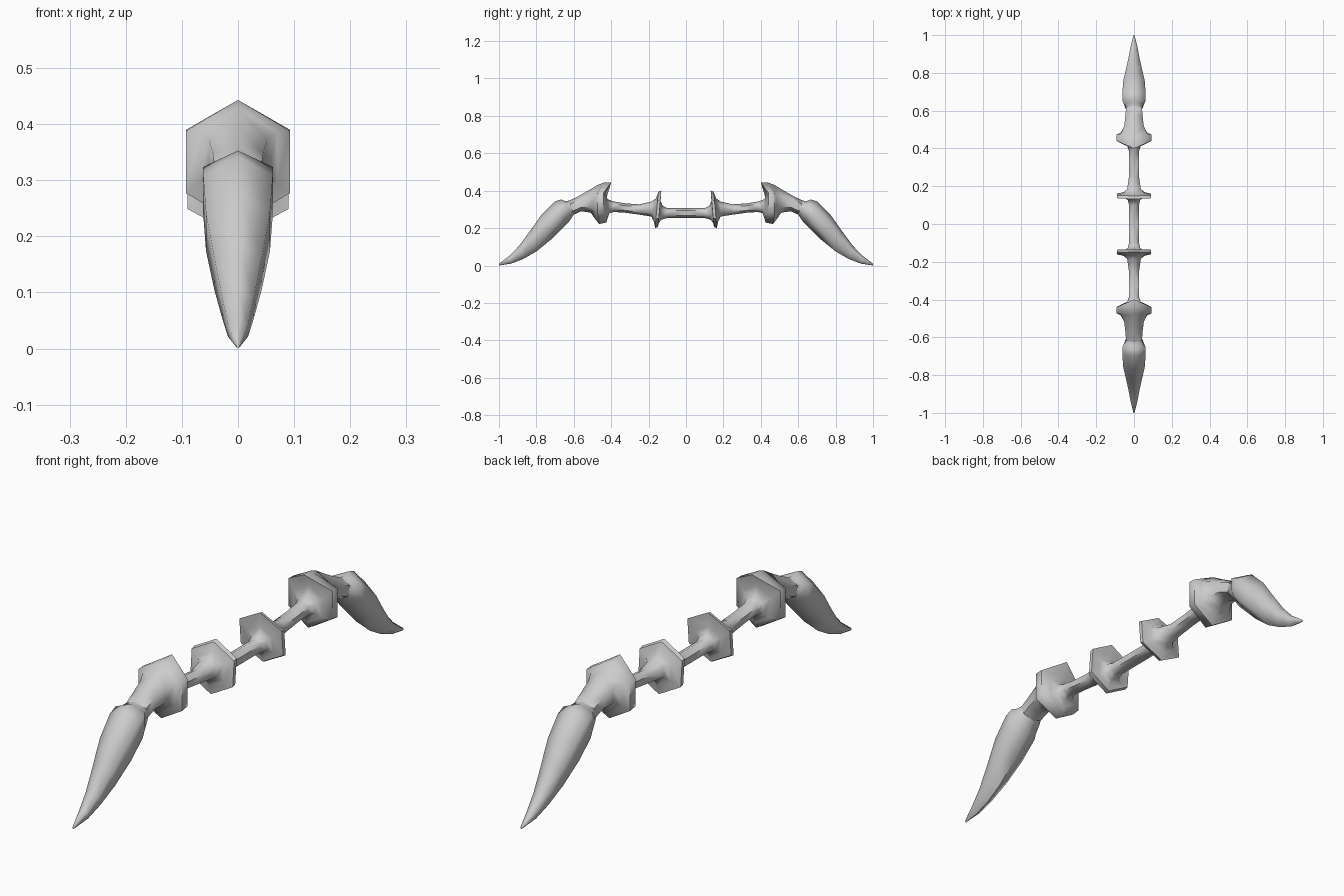
import bpy, bmesh, math

if "Cube" in bpy.data.objects:
    bpy.data.objects.remove(bpy.data.objects["Cube"])

# Sections along +y: top y, top z, bottom y, bottom z, half width, (optional corner y)
GRIP = [
    (0, .307, 0, .254, .026), (.10, .307, .10, .254, .026),
    (.125, .32, .132, .245, .033), (.136, .345, .146, .225, .05),
    (.132, .40, .15, .205, .09), (.148, .395, .165, .20, .09),
]
LIMB = [
    (.148, .395, .165, .20, .09), (.160, .36, .172, .235, .055),
    (.185, .342, .185, .262, .036), (.25, .327, .25, .272, .027),
    (.33, .333, .33, .283, .026), (.39, .343, .385, .286, .027),
    (.42, .355, .41, .28, .036), (.43, .39, .42, .25, .06),
    (.40, .443, .425, .23, .093, .44), (.44, .443, .465, .222, .093, .472),
    (.475, .43, .487, .25, .07), (.52, .402, .51, .283, .052),
    (.58, .368, .56, .29, .045), (.625, .347, .60, .272, .042),
]
BLADE = [
    (.625, .347, .60, .272, .042), (.645, .345, .607, .262, .047),
    (.668, .353, .625, .235, .062, .655), (.70, .343, .655, .205, .062),
    (.77, .275, .72, .14, .057), (.83, .19, .80, .075, .042),
    (.89, .108, .87, .035, .028), (.94, .055, .935, .01, .018),
    (1.0, .01, 1.0, .0, .003),
]


def hexagon(s):
    """Six-sided ring, point up, with flat left and right sides."""
    yt, zt, yb, zb, w = s[:5]
    ring = []
    for x, t in ((0, 0), (w, .25), (w, .75), (0, 1), (-w, .75), (-w, .25)):
        y = yt + (yb - yt) * t
        if len(s) > 5 and x:
            y = s[5]
        ring.append((x, y, zt + (zb - zt) * t))
    return ring


def loft(name, sections, cap=False):
    """Skin the hexagon rings and mirror them across y = 0."""
    bm = bmesh.new()
    rings = [[bm.verts.new(p) for p in hexagon(s)] for s in sections]
    for a, b in zip(rings, rings[1:]):
        for i in range(6):
            j = (i + 1) % 6
            bm.faces.new((a[i], a[j], b[j], b[i]))
    if cap:
        bm.faces.new(rings[-1])
    bmesh.ops.recalc_face_normals(bm, faces=bm.faces)
    # make sure the open tube faces outward
    f = min(bm.faces, key=lambda f: -f.calc_center_median().x)
    if f.normal.x < 0:
        bmesh.ops.reverse_faces(bm, faces=bm.faces)
    me = bpy.data.meshes.new(name)
    bm.to_mesh(me)
    bm.free()
    ob = bpy.data.objects.new(name, me)
    bpy.context.collection.objects.link(ob)
    bpy.ops.object.select_all(action='DESELECT')
    ob.select_set(True)
    bpy.context.view_layer.objects.active = ob
    bpy.ops.object.shade_smooth_by_angle(angle=math.radians(62))
    m = ob.modifiers.new("mirror", 'MIRROR')
    m.use_axis = (False, True, False)
    m.use_clip = True
    return ob


# Central grip with thin guards, flanged limbs, curved end blades
loft("grip", GRIP)
loft("limb", LIMB)
loft("end_blade", BLADE, cap=True)
